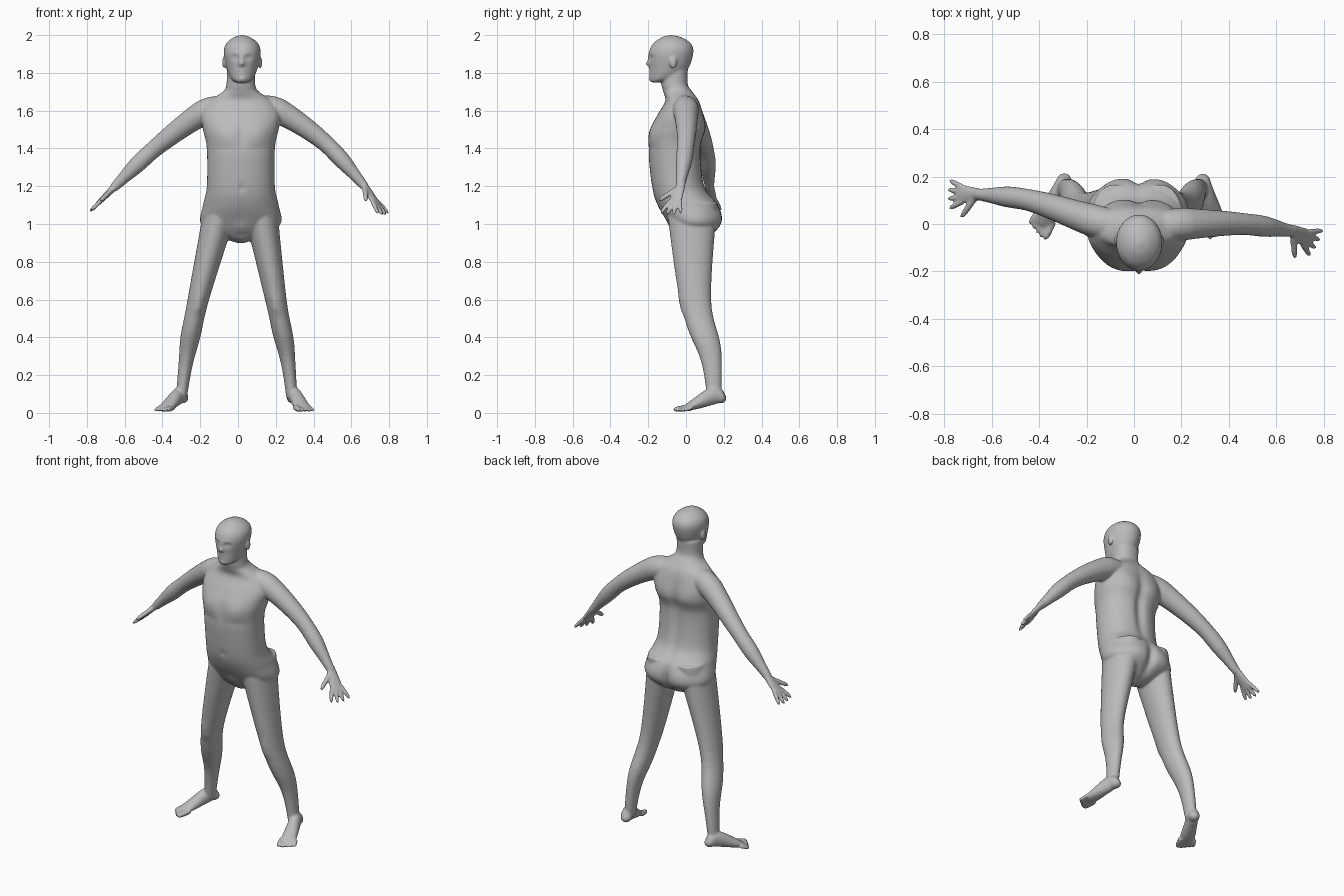
import bpy, bmesh, math
from mathutils import Vector, Matrix

cube = bpy.data.objects.get("Cube")
if cube:
    bpy.data.objects.remove(cube)

skin = bpy.data.materials.new("plain_grey")
skin.use_nodes = True
grey = (.5, .5, .5, 1)
skin.diffuse_color = grey
skin.node_tree.nodes["Principled BSDF"].inputs["Base Color"].default_value = grey

bm = bmesh.new()
UP = Vector((0, 0, 1))
FRONT, BACK = -1, 1


def bump(value, centre, spread):
    return math.exp(-((value - centre) / spread) ** 2)


def spline(rows, steps=8):
    """Smooth interpolation through rows of equal length."""
    rows = [Vector(row) for row in rows]
    padded = [rows[0]] + rows + [rows[-1]]
    result = []
    for before, start, end, after in zip(padded, padded[1:], padded[2:], padded[3:]):
        leave, arrive = (end - before) / 2, (after - start) / 2
        for step in range(steps):
            t = step / steps
            ease = t * t * (3 - 2 * t)
            result.append(start.lerp(end, ease) + leave * t * (1 - t) ** 2
                          - arrive * t * t * (1 - t))
    return result + [rows[-1]]


def loft(centres, widths, depths, upright=False, segments=24, power=2):
    """Closed tube of rounded sections, level or square to its path."""
    rings = []
    last = len(centres) - 1
    for i, centre in enumerate(centres):
        across, out = Vector((1, 0, 0)), Vector((0, 1, 0))
        if not upright:
            ahead = centres[min(i + 1, last)] - centres[max(i - 1, 0)]
            across = ahead.cross(UP).normalized()
            out = across.cross(ahead).normalized()
        ring = []
        for k in range(segments):
            angle = math.tau * k / segments
            c, s = math.cos(angle), math.sin(angle)
            c = math.copysign(abs(c) ** (2 / power), c)
            s = math.copysign(abs(s) ** (2 / power), s)
            ring.append(bm.verts.new(centre + across * c * widths[i] + out * s * depths[i]))
        rings.append(ring)
    for lower, upper in zip(rings, rings[1:]):
        for k in range(segments):
            bm.faces.new((lower[k - 1], lower[k], upper[k], upper[k - 1]))
    bm.faces.new(rings[0])
    bm.faces.new(rings[-1])
    return [vert for ring in rings for vert in ring]


def column(middle, power, rows):
    """Upright form from rows of height, half width, front and back."""
    rows = spline(rows)
    centres = [Vector((middle, (front + back) / 2, z)) for z, _, front, back in rows]
    widths = [row[1] for row in rows]
    depths = [(row[3] - row[2]) / 2 for row in rows]
    return loft(centres, widths, depths, upright=True, segments=96, power=power)


def dab(verts, side, height, wide, tall, push, middle=.02, apart=0, plane=-.05):
    """Swell or dent the surface softly, mirrored about the middle."""
    for vert in verts:
        facing = max(0, min(1, side * (vert.co.y - plane) * 20))
        place = bump(abs(vert.co.x - middle), apart, wide) * bump(vert.co.z, height, tall)
        vert.co.y += side * facing * place * push


def digit(start, end, radius):
    """Finger or toe with a rounded tip."""
    count = 8
    centres = [start.lerp(end, i / count) for i in range(count + 1)]
    sizes = [radius * math.sqrt(max(.04, 1 - (i / count) ** 6)) for i in range(count + 1)]
    loft(centres, sizes, sizes, segments=12)


def arm(chest, shoulder, elbow, wrist):
    """Arm tapering from the shoulder, with a fuller forearm."""
    path = spline([chest, shoulder, elbow, wrist])
    sizes = []
    for i in range(len(path)):
        t = i / (len(path) - 1)
        sizes.append(min(.068, .09 - .067 * t) + .007 * bump(t, .79, .08))
    loft(path, sizes, sizes, segments=32)


def hand(wrist, knuckles):
    """Flat palm, four fanned fingers and a thumb."""
    wrist, knuckles = Vector(wrist), Vector(knuckles)
    along = (knuckles - wrist).normalized()
    side = along.cross(UP).normalized()
    side *= -math.copysign(1, side.y)
    palm = [wrist.lerp(knuckles, i / 6) for i in range(-1, 8)]
    widths = [.024 + .018 * math.sin(i / 6) for i in range(len(palm))]
    depths = [.02 - .001 * i for i in range(len(palm))]
    loft(palm, widths, depths)
    for i in range(4):
        place = i - 1.5
        root = knuckles + side * place * .021 - along * .01
        digit(root, knuckles + along * (.085 - .01 * abs(place)) + side * place * .04, .012)
    digit(wrist + along * .02 + side * .02, wrist + along * .1 + side * .1, .014)


def leg(joints):
    """Leg whose thickness follows height, with calf and kneecap."""
    path = spline(joints)
    widths = [.027 + .058 * p.z ** 1.3 + .008 * bump(p.z, .4, .1) for p in path]
    depths = [.034 + .09 * p.z ** 1.2 + .01 * bump(p.z, .4, .1) for p in path]
    verts = loft(path, widths, depths, upright=True, segments=40)
    dab(verts, FRONT, middle=joints[1][0], height=.57, wide=.03, tall=.04, push=.01, plane=.06)


def foot(heel, toe):
    """Foot with raised heel, high instep and five toes."""
    heel, toe = Vector(heel), Vector(toe)
    side = (toe - heel).cross(UP).normalized()
    side *= math.copysign(1, side.x * heel.x)
    rows = spline([(0, .08, .01, .01), (.07, .08, .03, .03), (.25, .09, .033, .046),
                   (.6, .05, .042, .03), (.83, .024, .044, .013)])
    loft([heel.lerp(toe, t) + UP * z for t, z, _, _ in rows],
         [row[2] for row in rows], [row[3] for row in rows], segments=32)
    for i in range(5):
        radius = .011 if i else .016
        offset = side * (i - 1.8) * .022
        reach = 1.02 - .035 * max(0, i - 1)
        digit(heel.lerp(toe, .72) + offset * .9 + UP * .03,
              heel.lerp(toe, reach) + offset + UP * radius, radius)


# Torso and neck
torso = column(.015, 2.2, [
    (.9, .02, .01, .05), (.93, .1, -.04, .12), (1, .21, -.09, .18),
    (1.1, .2, -.15, .17), (1.2, .18, -.18, .1), (1.4, .18, -.2, .08),
    (1.5, .2, -.19, .1), (1.58, .21, -.15, .09), (1.65, .17, -.11, .07),
    (1.7, .095, -.12, .035), (1.74, .076, -.13, .01), (1.82, .075, -.13, .01)])

# Chest, breastbone, navel and groin
dab(torso, FRONT, apart=.1, height=1.48, wide=.06, tall=.05, push=.008)
dab(torso, FRONT, apart=.09, height=1.4, wide=.06, tall=.02, push=-.004)
dab(torso, FRONT, height=1.46, wide=.025, tall=.08, push=-.007)
dab(torso, FRONT, height=1.19, wide=.01, tall=.012, push=-.012)
dab(torso, FRONT, height=.96, wide=.04, tall=.04, push=.02)

# Spine, shoulder blades, buttocks and cleft
dab(torso, BACK, height=1.38, wide=.03, tall=.2, push=-.02)
dab(torso, BACK, apart=.1, height=1.52, wide=.06, tall=.08, push=.01)
dab(torso, BACK, apart=.1, height=1.03, wide=.07, tall=.07, push=.014)
dab(torso, BACK, height=1, wide=.025, tall=.08, push=-.025)

# Head
head = column(.022, 2, [
    (1.75, .03, -.185, -.14), (1.77, .058, -.19, -.05), (1.82, .08, -.19, .01),
    (1.9, .097, -.196, .038), (1.95, .088, -.178, .03), (1.985, .05, -.135, -.015),
    (2, .01, -.09, -.07)])

# Eye sockets, eyes, brow, nose, mouth and chin
dab(head, FRONT, apart=.036, height=1.882, wide=.016, tall=.011, push=-.014)
dab(head, FRONT, apart=.036, height=1.88, wide=.01, tall=.007, push=.007)
dab(head, FRONT, apart=.03, height=1.902, wide=.026, tall=.01, push=.003)
dab(head, FRONT, height=1.875, wide=.01, tall=.02, push=.008)
dab(head, FRONT, height=1.847, wide=.014, tall=.013, push=.024)
dab(head, FRONT, height=1.805, wide=.024, tall=.016, push=.009)
dab(head, FRONT, height=1.803, wide=.026, tall=.004, push=-.01)
dab(head, FRONT, height=1.768, wide=.02, tall=.01, push=.008)

# Ears
for s in (-1, 1):
    place = Matrix.LocRotScale(Vector((.022 + s * .096, -.068, 1.855)), None,
                               Vector((.01, .02, .032)))
    bmesh.ops.create_uvsphere(bm, u_segments=16, v_segments=12, radius=1, matrix=place)

# Left limbs
arm((.1, -.01, 1.61), (.22, 0, 1.595), (.46, 0, 1.43), (.67, -.03, 1.2))
hand((.67, -.03, 1.2), (.732, -.062, 1.11))
leg([(.11, .03, 1.12), (.2, .05, .6), (.26, .13, .3), (.285, .15, .08)])
foot((.28, .21, 0), (.36, -.05, 0))

# Right limbs, reaching further back
arm((-.07, -.01, 1.61), (-.19, .02, 1.585), (-.44, .1, 1.4), (-.66, .125, 1.19))
hand((-.66, .125, 1.19), (-.73, .125, 1.12))
leg([(-.08, .03, 1.12), (-.21, .05, .6), (-.27, .13, .3), (-.3, .15, .08)])
foot((-.28, .21, 0), (-.41, -.045, 0))

# One continuous skin over all parts
bmesh.ops.recalc_face_normals(bm, faces=bm.faces)
mesh = bpy.data.meshes.new("body")
bm.to_mesh(mesh)
bm.free()
mesh.materials.append(skin)
body = bpy.data.objects.new("body", mesh)
bpy.context.collection.objects.link(body)
remesh = body.modifiers.new("skin", "REMESH")
remesh.mode = "VOXEL"
remesh.voxel_size = .006
remesh.use_smooth_shade = True
soften = body.modifiers.new("soften", "SMOOTH")
soften.factor = .5
soften.iterations = 7
